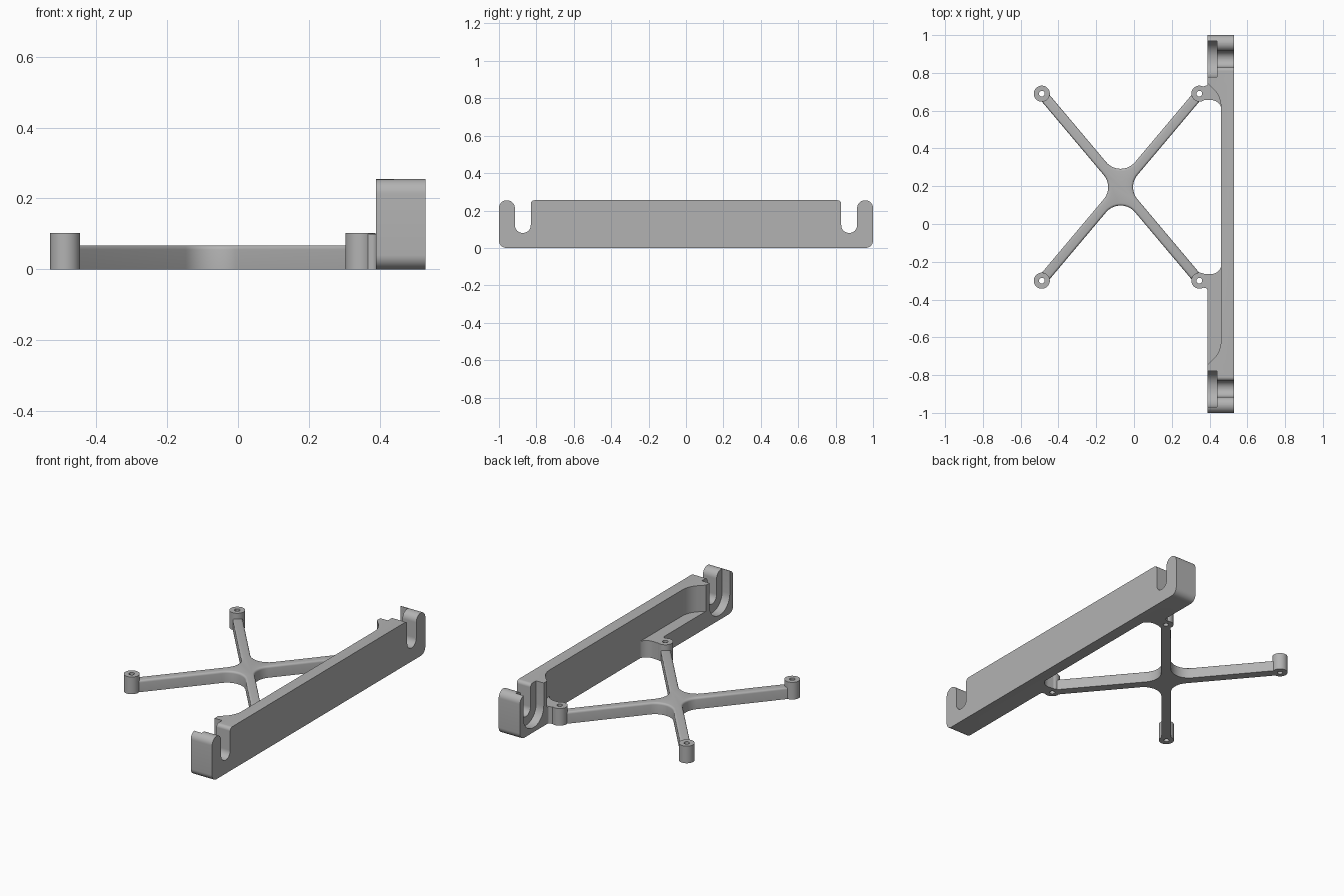
import bpy, bmesh, math
from mathutils import Vector, Matrix

if "Cube" in bpy.data.objects:
    bpy.data.objects.remove(bpy.data.objects["Cube"])

grey = bpy.data.materials.new("grey plastic")
grey.diffuse_color = (0.45, 0.45, 0.45, 1)
grey.use_nodes = True
grey.node_tree.nodes["Principled BSDF"].inputs["Base Color"].default_value = grey.diffuse_color


def rounded(corners, steps=10):
    """Outline from (u, v, radius) corners, each corner replaced by an arc."""
    pts = []
    for i, (u, v, r) in enumerate(corners):
        c = Vector((u, v))
        if r <= 0:
            pts.append(c)
            continue
        a = (Vector(corners[i - 1][:2]) - c).normalized()
        b = (Vector(corners[(i + 1) % len(corners)][:2]) - c).normalized()
        half = a.angle(b) / 2
        centre = c + (a + b).normalized() * (r / math.sin(half))
        p, q = c + a * (r / math.tan(half)) - centre, c + b * (r / math.tan(half)) - centre
        sweep = p.angle(q)
        for k in range(steps + 1):
            t = k / steps
            pts.append(centre + (p * math.sin((1 - t) * sweep) + q * math.sin(t * sweep)) / math.sin(sweep))
    return pts


def finish(name, bm):
    bmesh.ops.remove_doubles(bm, verts=bm.verts, dist=0.0002)
    bmesh.ops.recalc_face_normals(bm, faces=bm.faces)
    mesh = bpy.data.meshes.new(name)
    bm.to_mesh(mesh)
    bm.free()
    mesh.materials.append(grey)
    obj = bpy.data.objects.new(name, mesh)
    bpy.context.collection.objects.link(obj)
    return obj


def extrude(name, pts, lo, hi, axis="z", bevel=0):
    """Prism of an outline: (x, y) along z, or (y, z) along x."""
    bm = bmesh.new()
    put = (lambda p: (p[0], p[1], lo)) if axis == "z" else (lambda p: (lo, p[0], p[1]))
    face = bm.faces.new([bm.verts.new(put(p)) for p in pts])
    ext = bmesh.ops.extrude_face_region(bm, geom=[face])["geom"]
    move = Vector((0, 0, hi - lo)) if axis == "z" else Vector((hi - lo, 0, 0))
    bmesh.ops.translate(bm, verts=[g for g in ext if isinstance(g, bmesh.types.BMVert)], vec=move)
    if bevel:
        rim = [e for e in bm.edges if all(abs(v.co.z - hi) < 1e-5 for v in e.verts)]
        bmesh.ops.bevel(bm, geom=rim, offset=bevel, segments=4, profile=0.5, affect="EDGES")
    return finish(name, bm)


def smooth(obj):
    bpy.ops.object.select_all(action="DESELECT")
    obj.select_set(True)
    bpy.context.view_layer.objects.active = obj
    bpy.ops.object.shade_smooth_by_angle(angle=math.radians(30))


# Long rail: side profile with a slot and a rounded finger at each end
half = [(1.0, 0, 0.04), (1.0, 0.255, 0.042), (0.915, 0.255, 0.042), (0.915, 0.08, 0.042),
        (0.83, 0.08, 0.042), (0.83, 0.255, 0.02)]
rail = extrude("rail", rounded(half + [(-y, z, r) for y, z, r in reversed(half)]), 0.39, 0.53, "x")

# Cutters: the wider slot recesses on the inner face and the long hollow behind the rail
cutters = []
for s in (1, -1):
    pocket = rounded([(0.968, 0.3, 0), (0.968, 0.028, 0.092), (0.777, 0.028, 0.092), (0.777, 0.3, 0)])
    cutters.append(extrude("slot_cutter", [(s * y, z) for y, z in pocket], 0.35, 0.44, "x"))
hollow = rounded([(0.39, 0.745, 0), (0.46, 0.675, 0.13), (0.46, -0.675, 0.13), (0.39, -0.745, 0),
                  (0.3, -0.745, 0), (0.3, 0.745, 0)])
cutters.append(extrude("hollow_cutter", hollow, -0.1, 0.4))
for c in cutters:
    mod = rail.modifiers.new("cut", "BOOLEAN")
    mod.operation, mod.solver, mod.object = "DIFFERENCE", "EXACT", c
    bpy.context.view_layer.objects.active = rail
    bpy.ops.object.modifier_apply(modifier=mod.name)
for c in cutters:
    bpy.data.objects.remove(c)
smooth(rail)

# Shelves joining the two inner posts to the rail
smooth(extrude("upper_shelf", rounded([
    (0.365, 0.655, 0), (0.465, 0.66, 0.06), (0.465, 0.58, 0), (0.465, 0.67, 0),
    (0.39, 0.745, 0), (0.388, 0.735, 0.008), (0.365, 0.727, 0)]), 0, 0.10))
smooth(extrude("lower_shelf", rounded([
    (0.365, -0.263, 0), (0.465, -0.27, 0.06), (0.465, -0.19, 0), (0.465, -0.67, 0),
    (0.39, -0.745, 0), (0.39, -0.34, 0.015), (0.365, -0.337, 0)]), 0, 0.10))

# Screw posts: hollow cylinders
posts = [(0.346, 0.69), (-0.488, 0.69), (-0.488, -0.30), (0.346, -0.30)]
for px, py in posts:
    bm = bmesh.new()
    n = 40
    rings = [[bm.verts.new((px + r * math.cos(math.tau * i / n), py + r * math.sin(math.tau * i / n), z))
              for i in range(n)] for r, z in ((0.0425, 0), (0.0425, 0.102), (0.015, 0.102), (0.015, 0))]
    for k in range(4):
        a, b = rings[k], rings[(k + 1) % 4]
        for i in range(n):
            bm.faces.new((a[i], a[(i + 1) % n], b[(i + 1) % n], b[i]))
    smooth(finish("post", bm))

# Cross brace: four arms with wide fillets between them and softened top edges
centre = Vector((-0.071, 0.195))
w = 0.027
corners = []
for i, p in enumerate(posts):
    d = Vector(p) - centre
    reach = d.length - 0.032
    d.normalize()
    side = Vector((-d.y, d.x))
    nxt = (Vector(posts[(i + 1) % 4]) - centre).normalized()
    gap = (d + nxt).normalized()
    inner = centre + gap * (w / math.sin(d.angle(nxt) / 2))
    for v, r in ((centre + d * reach - side * w, 0), (centre + d * reach + side * w, 0), (inner, 0.1)):
        corners.append((v.x, v.y, r))
smooth(extrude("cross_brace", rounded(corners, 14), 0, 0.068, bevel=0.012))
